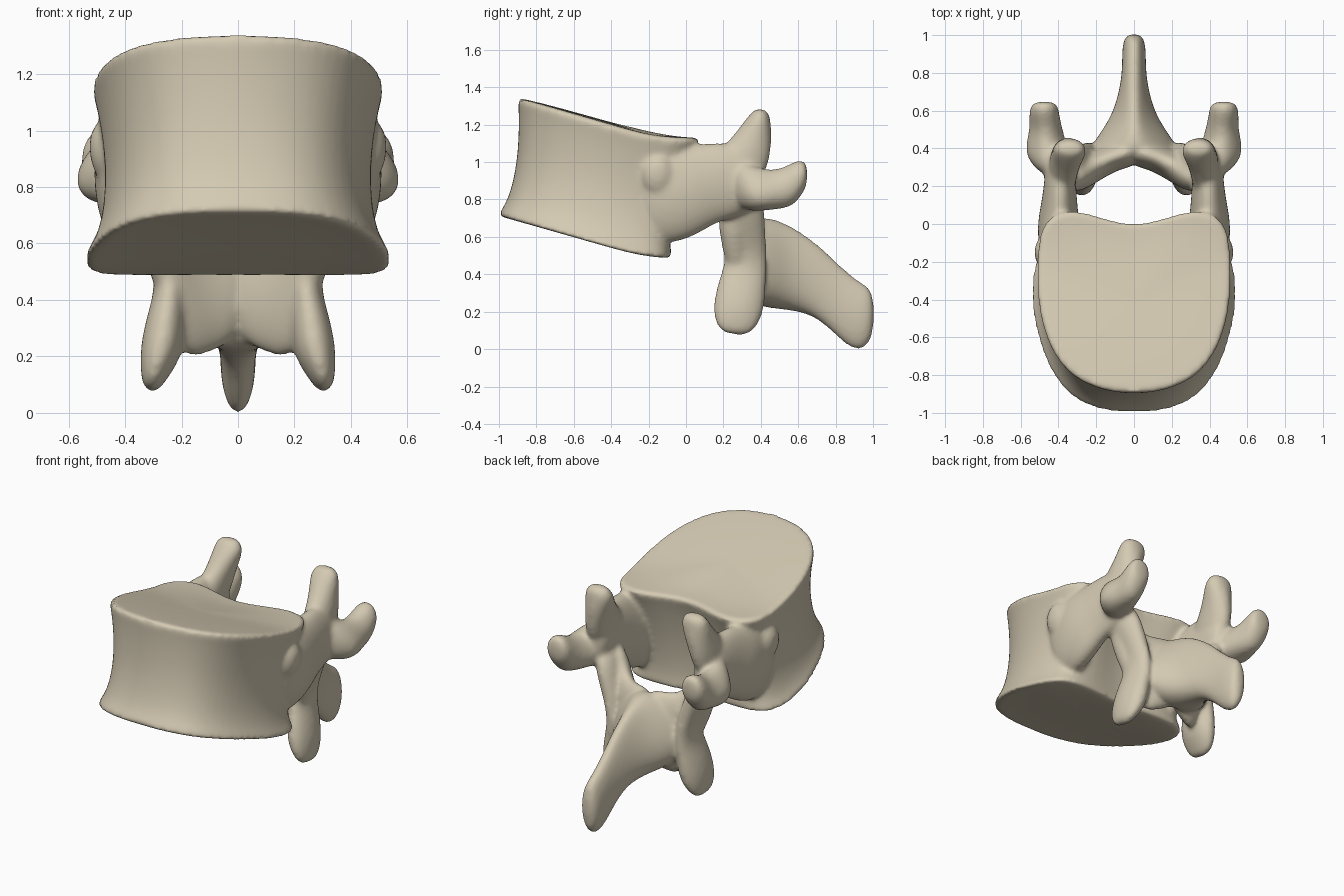
import bpy, bmesh, math
from mathutils import Vector

if "Cube" in bpy.data.objects:
    bpy.data.objects.remove(bpy.data.objects["Cube"])

bone = bpy.data.materials.new("bone")
bone.use_nodes = True
bone.diffuse_color = (0.66, 0.59, 0.45, 1)
bone.node_tree.nodes["Principled BSDF"].inputs["Base Color"].default_value = bone.diffuse_color


def loft(name, rings):
    """Skin a list of equal-length rings and cap both ends."""
    bm = bmesh.new()
    loops = [[bm.verts.new(p) for p in ring] for ring in rings]
    n = len(loops[0])
    for a, b in zip(loops, loops[1:]):
        for i in range(n):
            j = (i + 1) % n
            bm.faces.new((a[i], a[j], b[j], b[i]))
    bm.faces.new(loops[0])
    bm.faces.new(loops[-1])
    bmesh.ops.recalc_face_normals(bm, faces=bm.faces)
    mesh = bpy.data.meshes.new(name)
    bm.to_mesh(mesh)
    bm.free()
    mesh.materials.append(bone)
    obj = bpy.data.objects.new(name, mesh)
    bpy.context.collection.objects.link(obj)
    parts.append(obj)


def process(name, path, ref=(1, 0, 0), direction=None, mirror=True):
    """Elliptic tube; each station is x, y, z, half width, half height, taper."""
    for sign in ((1, -1) if mirror else (1,)):
        rings = []
        for k, (x, y, z, w, h, *taper) in enumerate(path):
            before, after = path[max(k - 1, 0)], path[min(k + 1, len(path) - 1)]
            d = Vector(direction or [after[i] - before[i] for i in range(3)]).normalized()
            side = Vector(ref)
            side = (side - d * side.dot(d)).normalized()
            up = side.cross(d)
            t = taper[0] if taper else 0
            ring = []
            for s in range(12):
                a = math.tau * s / 12
                p = Vector((x, y, z)) + side * w * math.cos(a) * (1 - t * math.sin(a)) + up * h * math.sin(a)
                ring.append((p.x * sign, p.y, p.z))
            rings.append(ring)
        loft(name, rings)


parts = []

# Vertebral body: tilted end plates with a pinched waist
bottom = [(0, -1.015), (.18, -1.005), (.35, -.935), (.48, -.76), (.56, -.48),
          (.56, -.25), (.5, -.09), (.28, -.06), (0, -.11)]
top = [(0, -.91), (.2, -.88), (.37, -.79), (.48, -.61), (.525, -.38),
       (.52, -.15), (.5, .05), (.3, .11), (0, -.04)]


def body_ring(t, inset=1, dish=0):
    pinch = math.sin(math.pi * t ** .75) ** 0.8 if 0 < t < 1 else 0
    half = []
    for (bx, by), (tx, ty) in zip(bottom, top):
        by, ty = -.45 + (by + .45) * inset, -.45 + (ty + .45) * inset
        x = (bx + (tx - bx) * t) * inset * (1 - .14 * pinch)
        y = -.45 + (by + (ty - by) * t + .45) * (1 - .115 * pinch)
        low = max(.71 - .285 * (by + 1), .485)
        high = max(1.34 - .29 * (ty + .88), 1.13)
        half.append((x, y, low + (high - low) * t + dish))
    return half + [(-x, y, z) for x, y, z in half[-2:0:-1]]


loft("vertebral_body", [body_ring(0, .6, .015), body_ring(0, .93), body_ring(0), body_ring(.08),
                        body_ring(.25), body_ring(.5), body_ring(.75), body_ring(.92),
                        body_ring(1), body_ring(1, .93), body_ring(1, .6, .01)])

# Low rib facets on the rear flanks of the body
process("rib_facet", [(.38, -.15, .93, .14, .16), (.45, -.15, .93, .12, .14),
                      (.53, -.15, .92, .06, .08)], ref=(0, 1, 0))

# Pedicles bridging body and arch
process("pedicle", [(.37, -.28, .82, .1, .25), (.395, -.1, .83, .12, .29),
                    (.4, .02, .855, .115, .25), (.395, .11, .885, .098, .225),
                    (.39, .25, .91, .085, .215), (.38, .42, .89, .08, .14)])

# Upper joint processes
process("superior_articular_process", [(.38, .23, .9, .075, .17), (.375, .305, 1.02, .08, .15),
                                       (.355, .36, 1.13, .085, .105), (.34, .385, 1.21, .095, .075),
                                       (.34, .4, 1.255, .085, .052), (.34, .405, 1.285, .05, .03)],
        direction=(0, .2, 1))

# Side processes with blunt upturned knobs
process("transverse_process", [(.39, .24, .9, .08, .13), (.45, .34, .86, .12, .13, .35),
                               (.465, .42, .85, .11, .115, .35), (.465, .5, .855, .09, .11, .2),
                               (.475, .57, .88, .085, .125), (.475, .62, .92, .08, .1),
                               (.475, .65, .935, .055, .06)], direction=(0, 1, 0))

# Lower joint processes, flaring towards the tips
process("inferior_articular_process", [(.36, .28, .84, .07, .14), (.29, .32, .66, .07, .11),
                                       (.23, .325, .48, .055, .115), (.255, .3, .34, .07, .135),
                                       (.27, .28, .22, .082, .145), (.3, .265, .13, .05, .12),
                                       (.31, .26, .075, .025, .07)])

# Sloping plates closing the canal, reaching down between the lower joints
process("lamina", [(.37, .22, .76, .07, .12), (.28, .25, .64, .075, .22),
                   (.2, .315, .44, .085, .28), (.1, .365, .46, .08, .255),
                   (-.03, .39, .49, .08, .235)], ref=(0, 1, 0), direction=(-1, .4, 0))

# Spine: broad tent at the lamina narrowing to a drooping blade
process("spinous_process", [(0, .35, .47, .25, .24, .2), (0, .43, .465, .22, .255, .4),
                            (0, .55, .44, .122, .24, .5), (0, .7, .375, .078, .205, .3),
                            (0, .83, .24, .064, .21, .1), (0, .93, .165, .067, .2, 0),
                            (0, 1.01, .19, .05, .14, 0)],
        direction=(0, 1, 0), mirror=False)

# Fuse every part into one smooth bone
bpy.ops.object.select_all(action="DESELECT")
for obj in parts:
    obj.select_set(True)
bpy.context.view_layer.objects.active = parts[0]
bpy.ops.object.join()
vertebra = bpy.context.object
vertebra.name = "vertebra"
vertebra.modifiers.new("round", "SUBSURF").levels = 2
vertebra.modifiers["round"].render_levels = 2
fuse = vertebra.modifiers.new("fuse", "REMESH")
fuse.mode = "VOXEL"
fuse.voxel_size = 0.013
fuse.use_smooth_shade = True
blend = vertebra.modifiers.new("blend", "SMOOTH")
blend.factor = 0.5
blend.iterations = 14
